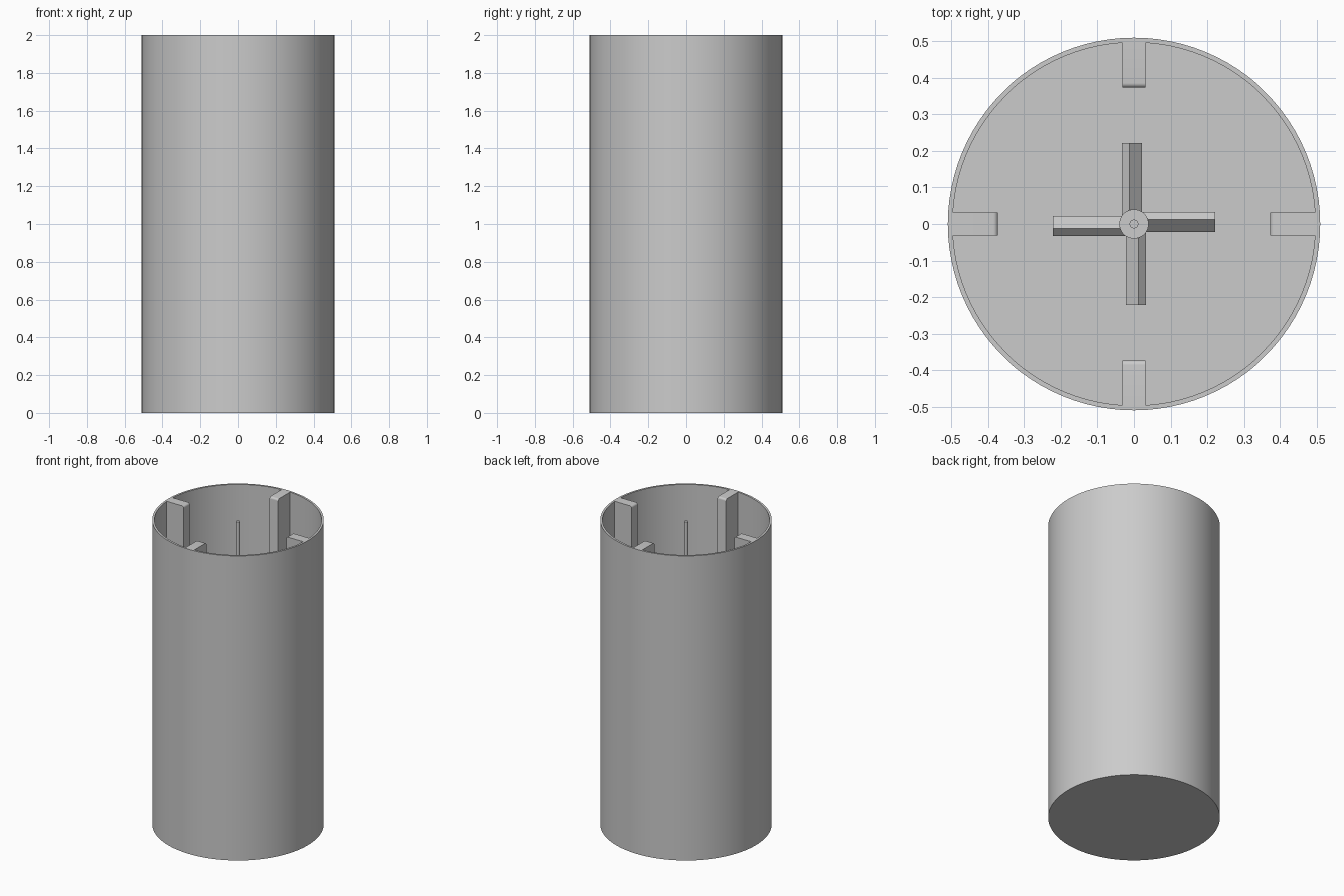
import bpy, bmesh, math
from mathutils import Matrix, Vector

cube = bpy.data.objects.get("Cube")
if cube:
    bpy.data.objects.remove(cube, do_unlink=True)

HEIGHT, OUTER, INNER, FLOOR = 2.0, 0.51, 0.497, 0.013
IMPELLER_Z = 0.36

steel = bpy.data.materials.new("plain_grey")
steel.use_nodes = True
GREY = (0.6, 0.6, 0.6, 1)
steel.diffuse_color = GREY
steel.node_tree.nodes["Principled BSDF"].inputs["Base Color"].default_value = GREY


def finish(name, bm):
    """Turn a bmesh into a smooth shaded object with sharp edges kept."""
    bmesh.ops.recalc_face_normals(bm, faces=bm.faces)
    mesh = bpy.data.meshes.new(name)
    bm.to_mesh(mesh)
    bm.free()
    mesh.materials.append(steel)
    obj = bpy.data.objects.new(name, mesh)
    bpy.context.collection.objects.link(obj)
    bpy.ops.object.select_all(action="DESELECT")
    obj.select_set(True)
    bpy.context.view_layer.objects.active = obj
    bpy.ops.object.shade_smooth_by_angle(angle=math.radians(30))
    return obj


def lathe(name, profile, steps):
    """Spin an (r, z) profile round the z axis."""
    bm = bmesh.new()
    verts = [bm.verts.new((r, 0, z)) for r, z in profile]
    edges = [bm.edges.new(pair) for pair in zip(verts, verts[1:])]
    bmesh.ops.spin(bm, geom=verts + edges, axis=(0, 0, 1), cent=(0, 0, 0),
                   angle=math.tau, steps=steps)
    bmesh.ops.remove_doubles(bm, verts=bm.verts, dist=1e-5)
    return finish(name, bm)


def extrude(name, outline, offset, turn):
    """Extrude a closed outline along offset, then turn it round z."""
    bm = bmesh.new()
    face = bm.faces.new([bm.verts.new(p) for p in outline])
    moved = bmesh.ops.extrude_face_region(bm, geom=[face], use_keep_orig=True)
    bmesh.ops.translate(bm, vec=offset, verts=[
        v for v in moved["geom"] if isinstance(v, bmesh.types.BMVert)])
    bmesh.ops.rotate(bm, verts=bm.verts, cent=(0, 0, 0),
                     matrix=Matrix.Rotation(turn, 3, "Z"))
    return finish(name, bm)


# Open vessel with a thin wall and a closed floor
lathe("vessel", [(0, 0), (OUTER, 0), (OUTER, HEIGHT), (INNER, HEIGHT),
                 (INNER, FLOOR), (0, FLOOR)], 96)

# Central shaft and the hub that carries the blades
lathe("shaft", [(0, FLOOR), (0.012, FLOOR), (0.012, 1.99), (0, 1.99)], 32)
lathe("hub", [(0, IMPELLER_Z - 0.04), (0.04, IMPELLER_Z - 0.04),
              (0.04, IMPELLER_Z + 0.04), (0, IMPELLER_Z + 0.04)], 48)

# Baffle side outline, with a rounded inner top edge
HALF, TIP, ROUND = 0.031, 0.373, 0.013
baffle = [(0.502, -HALF, FLOOR), (TIP, -HALF, FLOOR)]
for i in range(7):
    a = math.pi - i * math.pi / 12
    baffle.append((TIP + ROUND + ROUND * math.cos(a), -HALF,
                   HEIGHT - ROUND + ROUND * math.sin(a)))
baffle.append((0.502, -HALF, HEIGHT))

# Pitched blade cross-section: a tilted rectangle, set slightly off centre
tilt = Matrix.Rotation(math.radians(45), 3, "X")
blade = [tilt @ Vector((0, y, z)) + Vector((0.025, 0.0055, IMPELLER_Z))
         for y, z in ((-0.024, -0.015), (0.024, -0.015),
                      (0.024, 0.015), (-0.024, 0.015))]

for i, side in enumerate(("left", "back", "right", "front")):
    turn = i * math.pi / 2
    extrude(side + "_baffle", baffle, (0, 2 * HALF, 0), turn)
    extrude(side + "_blade", blade, (0.197, 0, 0), turn)
